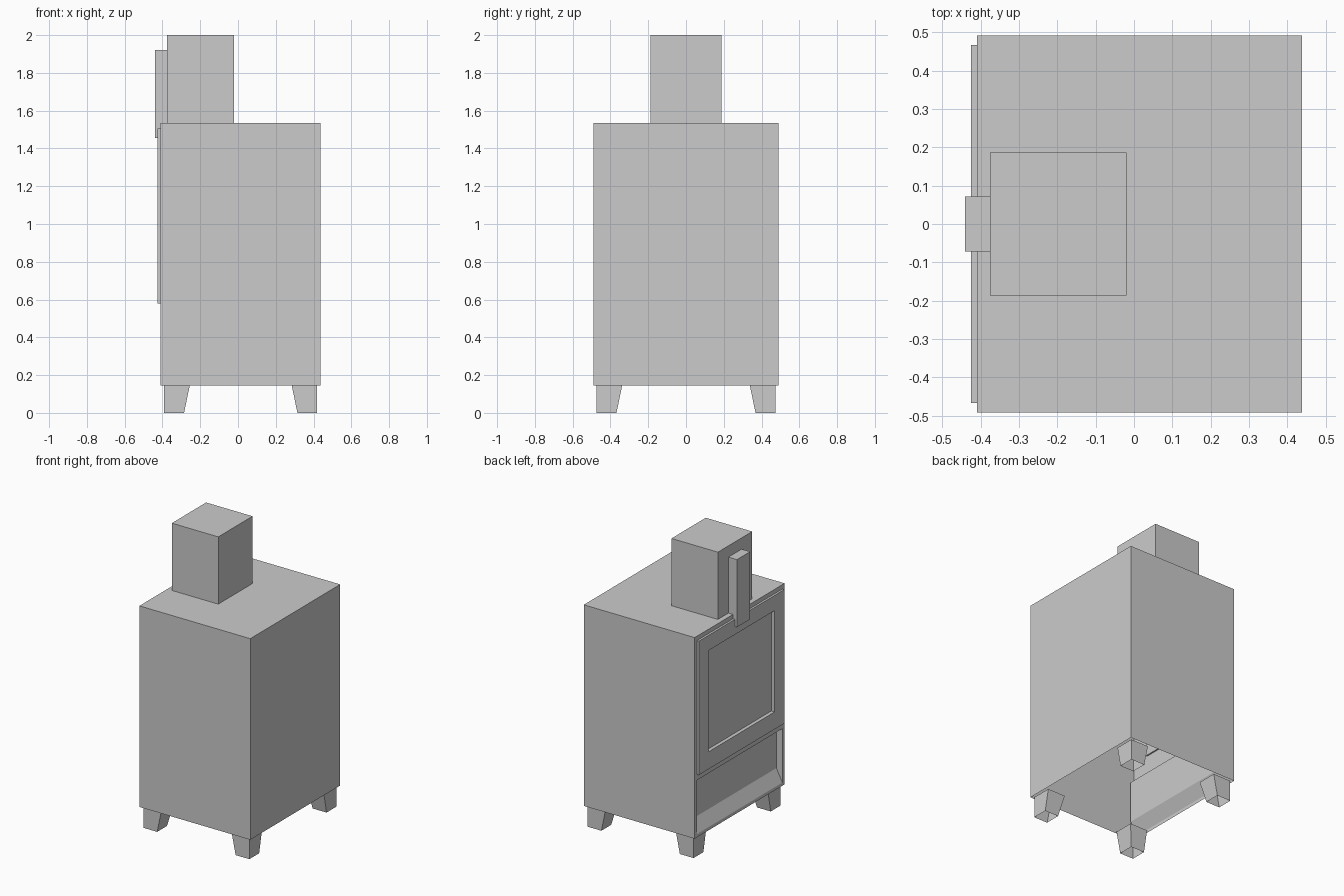
import bpy
import bmesh

if "Cube" in bpy.data.objects:
    bpy.data.objects.remove(bpy.data.objects["Cube"])


def loft(name, loops, cap_start=False, cap_end=False, open_bottom=False):
    """Bridge successive four-point loops into one flat-shaded object."""
    bm = bmesh.new()
    rings = [[bm.verts.new(p) for p in loop] for loop in loops]
    for a, b in zip(rings, rings[1:]):
        for i in range(4):
            if open_bottom and i == 0:
                continue
            j = (i + 1) % 4
            bm.faces.new((a[i], b[i], b[j], a[j]))
    if cap_start:
        bm.faces.new(rings[0])
    if cap_end:
        bm.faces.new(rings[-1][::-1])
    mesh = bpy.data.meshes.new(name)
    bm.to_mesh(mesh)
    bm.free()
    obj = bpy.data.objects.new(name, mesh)
    bpy.context.collection.objects.link(obj)
    return obj


def rect(x, y, z0, z1):
    """Upright rectangle at depth x, half-width y."""
    return [(x, -y, z0), (x, y, z0), (x, y, z1), (x, -y, z1)]


BACK, FRONT, DOOR = 0.4375, -0.41, -0.425
HALF, INNER, BASE, TOP, SPLIT = 0.491, 0.467, 0.145, 1.535, 0.56

# Cabinet shell, open underneath
loft("cabinet", [rect(BACK, HALF, BASE, TOP), rect(FRONT, HALF, BASE, TOP)],
     cap_start=True, open_bottom=True)

# Face with the shallow lower tray, its floor sloping up to the rear
loft("lower_tray", [rect(FRONT, HALF, BASE, SPLIT),
                    rect(FRONT, INNER, 0.167, 0.54),
                    rect(-0.364, INNER, 0.255, 0.54)], cap_end=True)

# Face around the window opening
window = (0.36, 0.70, 1.40)
loft("upper_face", [rect(FRONT, HALF, SPLIT, TOP), rect(FRONT, *window)])

# Raised door with recessed window
loft("door", [rect(FRONT, INNER, 0.58, 1.505), rect(DOOR, INNER, 0.58, 1.505),
              rect(DOOR, *window), rect(-0.40, *window)], cap_end=True)

# Coin box on top and the upright slot housing in front of it
for name, x0, x1, y, z0, z1 in (
        ("coin_box", -0.375, -0.02, 0.187, TOP, 2.0),
        ("slot_housing", -0.44, -0.375, 0.072, 1.455, 1.922)):
    loft(name, [rect(x1, y, z0, z1), rect(x0, y, z0, z1)], True, True)

# Hollow feet: outer sides upright, inner sides tapered
for side_x in (-1, 1):
    for side_y in (-1, 1):
        def foot_loop(inset, z):
            cx = 0.0145
            x0, x1 = cx + side_x * (0.27 + inset), cx + side_x * 0.405
            y0, y1 = side_y * (0.338 + inset), side_y * 0.475
            pts = [(x0, y0, z), (x1, y0, z), (x1, y1, z), (x0, y1, z)]
            return pts if side_x * side_y > 0 else pts[::-1]
        loft(f"foot_{'front' if side_x < 0 else 'back'}_{'left' if side_y > 0 else 'right'}",
             [foot_loop(0, BASE), foot_loop(0.03, 0)])
